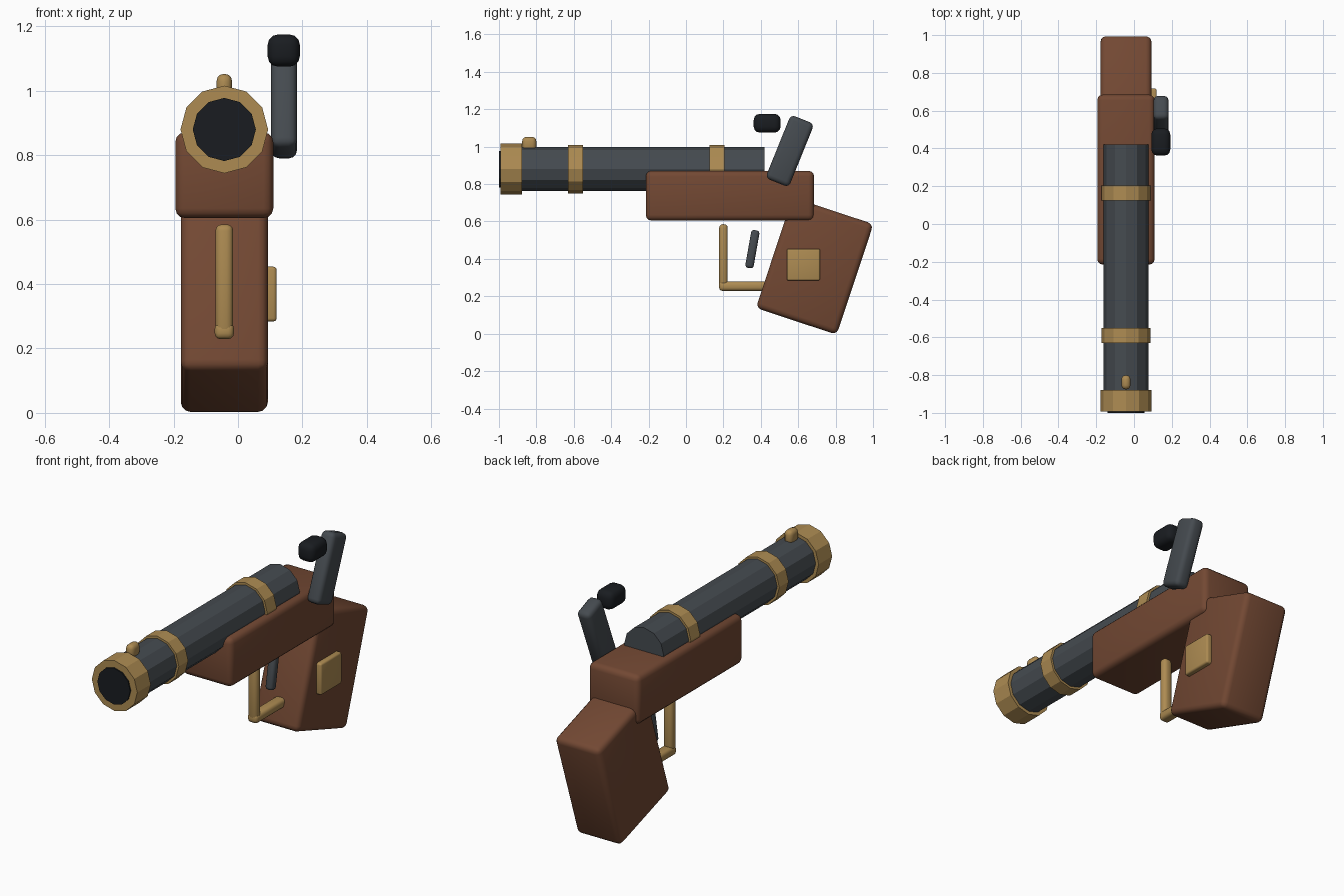
import bpy
from math import pi, radians

if "Cube" in bpy.data.objects:
    bpy.data.objects.remove(bpy.data.objects["Cube"])

CX, AXIS_Z = -0.0425, 0.88  # barrel centre line


def material(name, rgb):
    m = bpy.data.materials.new(name)
    m.diffuse_color = (*rgb, 1)
    m.use_nodes = True
    m.node_tree.nodes["Principled BSDF"].inputs["Base Color"].default_value = m.diffuse_color
    return m


WOOD = material("wood", (0.17, 0.065, 0.033))
BRASS = material("brass", (0.42, 0.26, 0.085))
STEEL = material("steel", (0.06, 0.07, 0.08))
DARK = material("dark", (0.01, 0.012, 0.015))


def tube(name, y0, y1, radius, mat):
    """12-sided cylinder along the barrel axis."""
    bpy.ops.mesh.primitive_cylinder_add(
        vertices=12, radius=radius, depth=y1 - y0,
        location=(CX, (y0 + y1) / 2, AXIS_Z), rotation=(pi / 2, 0, 0))
    ob = bpy.context.object
    ob.name = name
    ob.data.materials.append(mat)
    return ob


def block(name, centre, size, mat, bevel, tilt=0, segments=3):
    """Rounded box, tilted about x in degrees (top leans to the back)."""
    bpy.ops.mesh.primitive_cube_add(size=1, location=centre)
    ob = bpy.context.object
    ob.name = name
    ob.scale = size
    bpy.ops.object.transform_apply(location=False, rotation=False, scale=True)
    ob.rotation_euler.x = -radians(tilt)
    mod = ob.modifiers.new("round", 'BEVEL')
    mod.width, mod.segments = bevel, segments
    ob.data.materials.append(mat)
    bpy.ops.object.modifier_apply(modifier=mod.name)
    bpy.ops.object.shade_smooth_by_angle(angle=radians(35))
    return ob


# Barrel, muzzle, bore and bands
tube("barrel", -0.96, 0.42, 0.118, STEEL)
tube("muzzle_ring", -0.993, -0.878, 0.136, BRASS)
tube("bore", -1.0, -0.9, 0.098, DARK)
for i, y in enumerate((-0.59, 0.165)):
    tube(f"barrel_band_{i + 1}", y - 0.04, y + 0.04, 0.13, BRASS)
block("front_sight", (CX, -0.838, 1.015), (0.048, 0.075, 0.075), BRASS, 0.022)

# Stock and grip
block("stock", (CX, 0.235, 0.738), (0.304, 0.9, 0.266), WOOD, 0.03)
block("grip", (CX, 0.688, 0.362), (0.27, 0.455, 0.623), WOOD, 0.03, 18.4)
block("grip_plate", (0.1, 0.628, 0.369), (0.04, 0.178, 0.17), BRASS, 0.01)

# Trigger and guard
block("guard_front", (CX, 0.2, 0.413), (0.055, 0.046, 0.345), BRASS, 0.02)
block("guard_bottom", (CX, 0.34, 0.254), (0.06, 0.326, 0.05), BRASS, 0.018)
block("trigger", (CX, 0.355, 0.452), (0.045, 0.045, 0.205), STEEL, 0.016, 10)

# Hammer and flint
block("hammer", (0.143, 0.555, 0.977), (0.08, 0.135, 0.365), STEEL, 0.025, 22)
block("hammer_head", (0.142, 0.434, 1.125), (0.1, 0.144, 0.1), DARK, 0.032)
